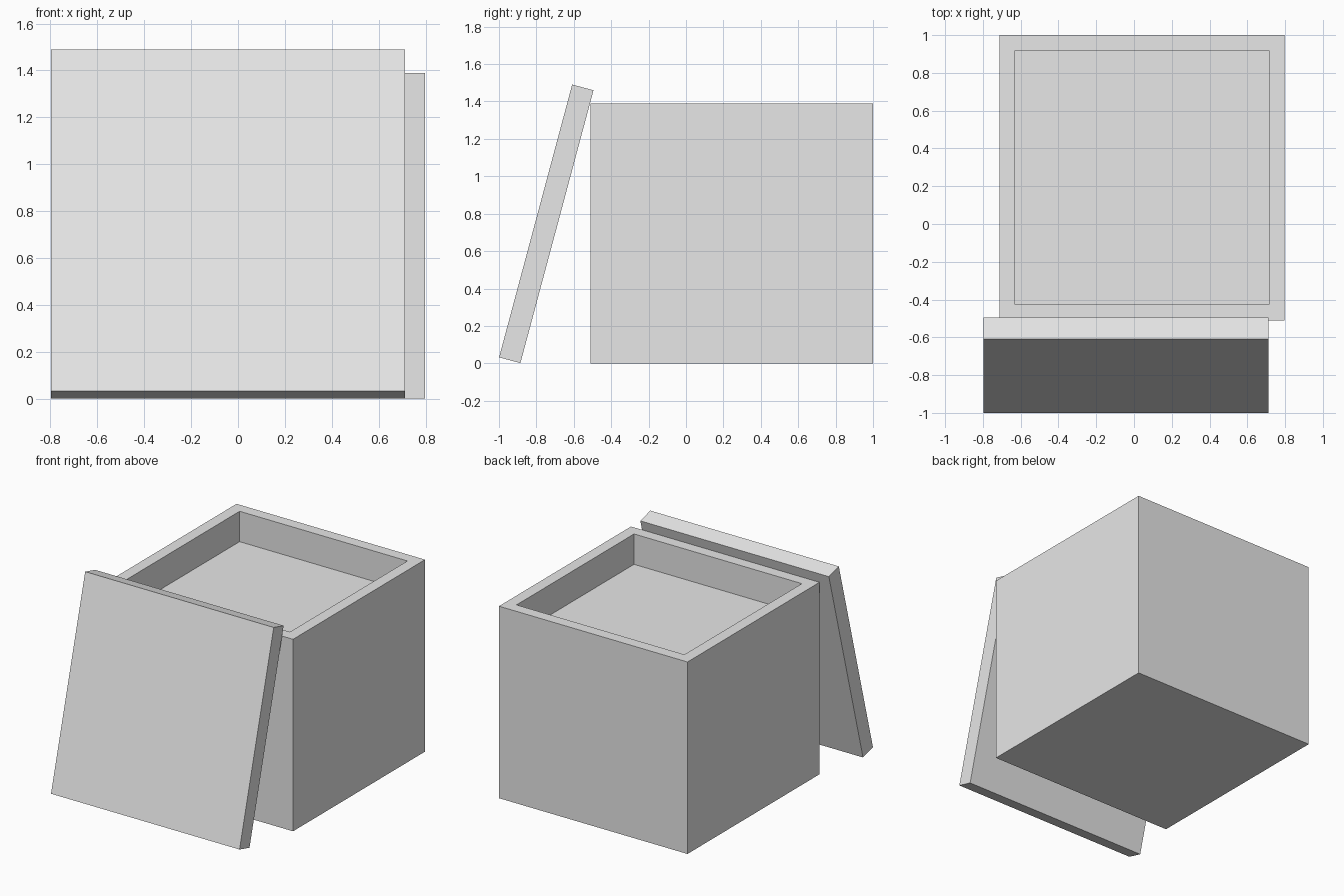
import bpy, bmesh, math
from mathutils import Matrix, Vector

if "Cube" in bpy.data.objects:
    bpy.data.objects.remove(bpy.data.objects["Cube"], do_unlink=True)

grey = bpy.data.materials.new("plain_grey")
grey.use_nodes = True
colour = (0.8, 0.8, 0.8, 1)
grey.diffuse_color = colour
grey.node_tree.nodes["Principled BSDF"].inputs["Base Color"].default_value = colour


def cuboid(bm, size):
    bmesh.ops.create_cube(bm, size=1, matrix=Matrix.Diagonal((*size, 1)))


def finish(bm, name, location, tilt=0):
    mesh = bpy.data.meshes.new(name)
    bm.to_mesh(mesh)
    bm.free()
    mesh.materials.append(grey)
    obj = bpy.data.objects.new(name, mesh)
    obj.location = location
    obj.rotation_euler.x = tilt
    bpy.context.collection.objects.link(obj)
    return obj


# Box with a shallow recess: inset the top face, then push it down
side, height, wall, recess = 1.51, 1.39, 0.117, 0.22
bm = bmesh.new()
cuboid(bm, (side, side, height))
top = max(bm.faces, key=lambda f: f.calc_center_median().z)
bmesh.ops.inset_region(bm, faces=[top], thickness=wall)
floor = bmesh.ops.extrude_discrete_faces(bm, faces=[top])["faces"][0]
bmesh.ops.translate(bm, verts=floor.verts, vec=Vector((0, 0, -recess)))
bmesh.ops.recalc_face_normals(bm, faces=bm.faces)
finish(bm, "box", (0.043, 0.245, height / 2))

# Lid leaning against the front of the box
bm = bmesh.new()
cuboid(bm, (side, 0.118, side))
finish(bm, "lid", (-0.043, -0.747, 0.746), math.radians(-15))
